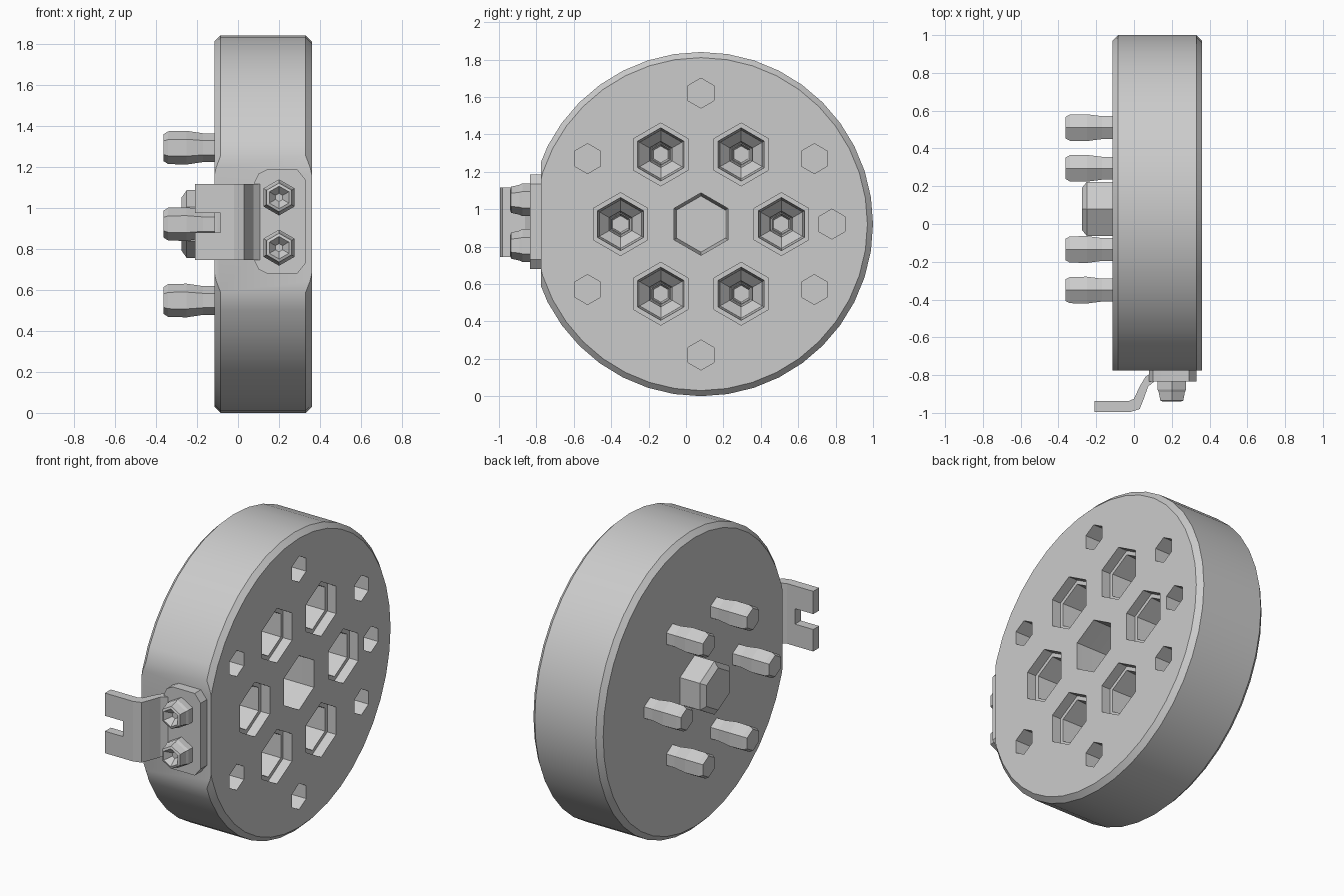
import bpy, bmesh, math
from mathutils import Vector

if "Cube" in bpy.data.objects:
    bpy.data.objects.remove(bpy.data.objects["Cube"], do_unlink=True)

grey = bpy.data.materials.new("plain grey")
grey.use_nodes = True
grey.diffuse_color = (0.6, 0.6, 0.6, 1)
grey.node_tree.nodes["Principled BSDF"].inputs["Base Color"].default_value = (0.6, 0.6, 0.6, 1)

CY, CZ = 0.08, 0.92          # disc centre


def finish(name, bm):
    bmesh.ops.recalc_face_normals(bm, faces=bm.faces)
    mesh = bpy.data.meshes.new(name)
    bm.to_mesh(mesh)
    bm.free()
    mesh.materials.append(grey)
    obj = bpy.data.objects.new(name, mesh)
    bpy.context.collection.objects.link(obj)
    return obj


def lathe(bm, rings, sides, place):
    """Closed solid from (depth, radius) rings; place maps depth, u, v to a point."""
    loops = []
    for depth, r in rings:
        angles = [math.pi / 2 + math.tau * k / sides for k in range(sides)]
        loops.append([bm.verts.new(place(depth, r * math.cos(a), r * math.sin(a))) for a in angles])
    for a, b in zip(loops, loops[1:]):
        for k in range(sides):
            j = (k + 1) % sides
            bm.faces.new((a[k], a[j], b[j], b[k]))
    bm.faces.new(loops[0])
    bm.faces.new(loops[-1])


def along_x(y, z):
    return lambda d, u, v: Vector((d, y + u, z + v))


def along_y(x, z):
    return lambda d, u, v: Vector((x + u, d, z + v))


def polar(radius, degrees):
    a = math.radians(degrees)
    return CY + radius * math.cos(a), CZ + radius * math.sin(a)


def prism(name, outline, place, near, far):
    bm = bmesh.new()
    ends = [[bm.verts.new(place(d, u, v)) for u, v in outline] for d in (near, far)]
    for end in ends:
        bm.faces.new(end)
    n = len(outline)
    for k in range(n):
        j = (k + 1) % n
        bm.faces.new((ends[0][k], ends[0][j], ends[1][j], ends[1][k]))
    return finish(name, bm)


def boolean(obj, tool, operation="DIFFERENCE"):
    mod = obj.modifiers.new("cut", "BOOLEAN")
    mod.operation, mod.object, mod.solver = operation, tool, "EXACT"
    bpy.context.view_layer.objects.active = obj
    bpy.ops.object.modifier_apply(modifier=mod.name)
    bpy.data.objects.remove(tool, do_unlink=True)


# Chamfered disc
bm = bmesh.new()
lathe(bm, [(-0.115, 0.89), (-0.085, 0.92), (0.33, 0.92), (0.36, 0.89)], 40, along_x(CY, CZ))
body = finish("disc_body", bm)

# Flat for the bracket
flat = prism("flat_cutter", [(-1.2, 0), (-0.775, 0), (-0.775, 2), (-1.2, 2)],
             lambda d, u, v: Vector((d, u, v)), -1, 1)
boolean(body, flat)

# Hexagonal sockets, centre well and small holes
sockets = [polar(0.43, 60 * k) for k in range(6)]
bm = bmesh.new()
for y, z in sockets:
    lathe(bm, [(0.5, 0.168), (0.3, 0.168), (0.3, 0.142), (0.14, 0.13),
               (0.08, 0.07), (-0.2, 0.055)], 6, along_x(y, z))
lathe(bm, [(0.5, 0.168), (0.1, 0.165), (-0.06, 0.15)], 6, along_x(CY, CZ))
for degrees in (0, 30, 90, 150, 210, 270, 330):
    lathe(bm, [(0.5, 0.08), (0.2, 0.08)], 6, along_x(*polar(0.7, degrees)))
boolean(body, finish("hole_cutter", bm))

bpy.ops.object.select_all(action="DESELECT")
body.select_set(True)
bpy.context.view_layer.objects.active = body
bpy.ops.object.shade_smooth_by_angle(angle=math.radians(25))

# Hollow pins on the back of the disc
for i, (y, z) in enumerate(sockets):
    bm = bmesh.new()
    lathe(bm, [(-0.3, 0.045), (-0.1, 0.055), (-0.1, 0.07), (-0.17, 0.07),
               (-0.25, 0.082), (-0.34, 0.08), (-0.362, 0.066)], 6, along_x(y, z))
    finish(f"contact_pin_{i + 1}", bm)

# Centre boss
bm = bmesh.new()
lathe(bm, [(-0.1, 0.165), (-0.25, 0.165), (-0.275, 0.13)], 6, along_x(CY, CZ))
finish("centre_boss", bm)

# Bracket: base plate, then the stepped tongue with a slot
plate = [(0.08, 0.74), (0.1, 0.7), (0.14, 0.68), (0.29, 0.68), (0.33, 0.73)]
plate += [(x, 1.865 - z) for x, z in reversed(plate)]
prism("bracket_plate", plate, lambda d, u, v: Vector((u, d, v)), -0.765, -0.835)

step = [(-0.21, -0.995), (-0.02, -0.995), (0.03, -0.98), (0.05, -0.93), (0.075, -0.86),
        (0.11, -0.832), (0.16, -0.832), (0.16, -0.775), (0.1, -0.78), (0.06, -0.81),
        (0.03, -0.86), (0.0, -0.925), (-0.03, -0.938), (-0.21, -0.938)]
tongue = prism("bracket_tongue", step, lambda d, u, v: Vector((u, v, d)), 0.745, 1.115)
slot = prism("slot_cutter", [(-0.4, 0.88), (-0.085, 0.88), (-0.085, 0.975), (-0.4, 0.975)],
             lambda d, u, v: Vector((u, d, v)), -1.1, -0.85)
boolean(tongue, slot)

# Screws with recessed heads
for name, z in (("upper_screw", 1.05), ("lower_screw", 0.805)):
    bm = bmesh.new()
    lathe(bm, [(-0.82, 0.088), (-0.875, 0.088), (-0.89, 0.08), (-0.935, 0.07),
               (-0.94, 0.055), (-0.9, 0.02)], 6, along_y(0.2, z))
    finish(name, bm)
